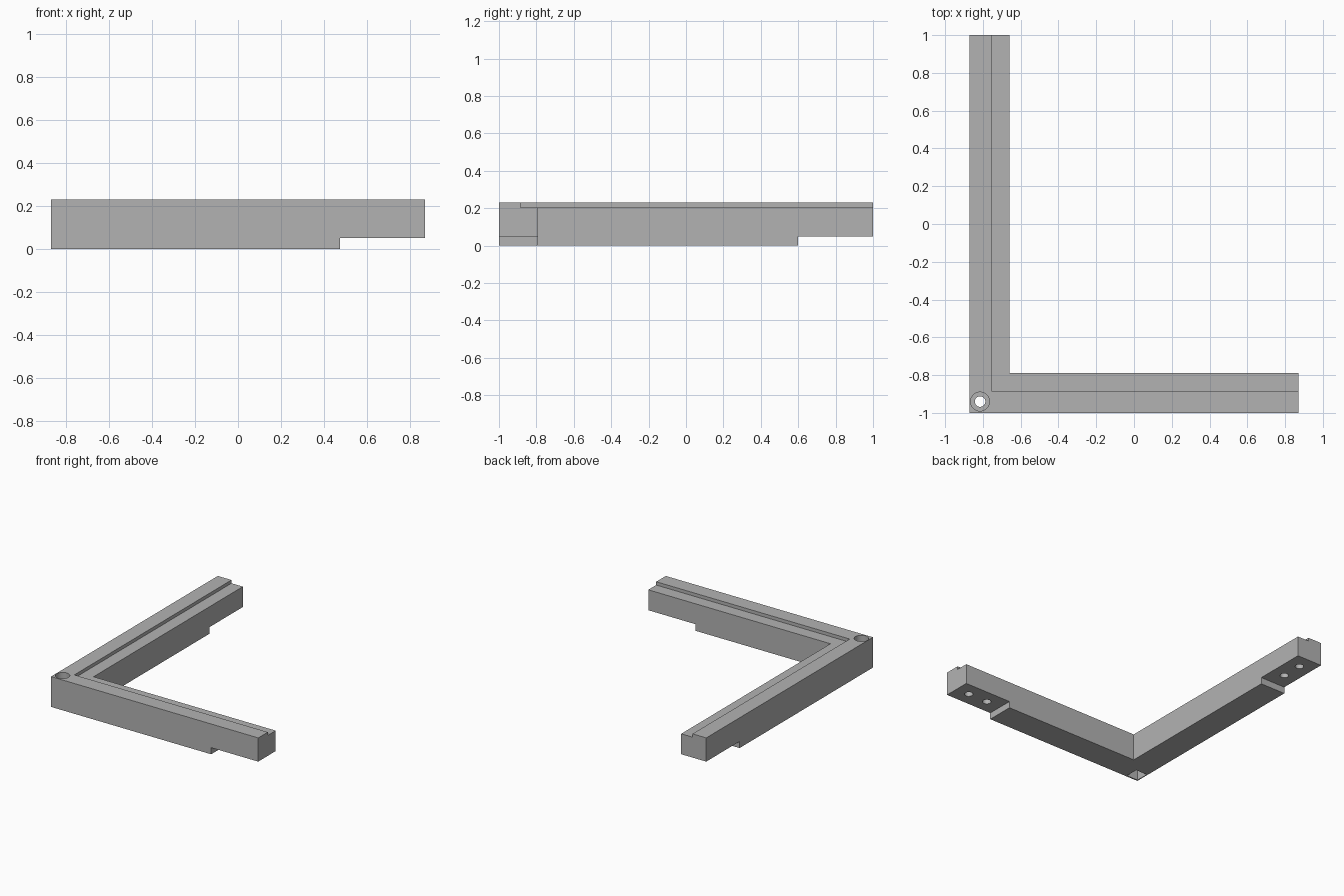
import bpy
import bmesh
from mathutils import Matrix, Vector

if "Cube" in bpy.data.objects:
    bpy.data.objects.remove(bpy.data.objects["Cube"], do_unlink=True)

X, Y, TOP = 0.87, 1.0, 0.23      # half extents and height
WIDTH, RIM = 0.21, 0.115         # arm width and raised rim width
LEDGE, NOTCH = 0.205, 0.05       # ledge height and underside notch height

grey = bpy.data.materials.new("grey")
grey.use_nodes = True
colour = (0.45, 0.45, 0.45, 1)
grey.diffuse_color = colour
grey.node_tree.nodes["Principled BSDF"].inputs["Base Color"].default_value = colour


def make_object(name, bm):
    bmesh.ops.recalc_face_normals(bm, faces=bm.faces)
    mesh = bpy.data.meshes.new(name)
    bm.to_mesh(mesh)
    bm.free()
    mesh.materials.append(grey)
    obj = bpy.data.objects.new(name, mesh)
    bpy.context.collection.objects.link(obj)
    return obj


def box(name, low, high):
    bm = bmesh.new()
    low, high = Vector(low), Vector(high)
    size = Matrix.Diagonal((*(high - low), 1))
    bmesh.ops.create_cube(bm, size=1, matrix=Matrix.Translation((low + high) / 2) @ size)
    return make_object(name, bm)


def cylinder(name, x, y, radius, low, high):
    bm = bmesh.new()
    bmesh.ops.create_cone(bm, cap_ends=True, segments=32, radius1=radius, radius2=radius,
                          depth=high - low, matrix=Matrix.Translation((x, y, (low + high) / 2)))
    return make_object(name, bm)


# L-shaped body extruded from its plan
bm = bmesh.new()
plan = [(-X, -Y), (X, -Y), (X, WIDTH - Y), (WIDTH - X, WIDTH - Y), (WIDTH - X, Y), (-X, Y)]
face = bm.faces.new([bm.verts.new((x, y, 0)) for x, y in plan])
extruded = bmesh.ops.extrude_face_region(bm, geom=[face])["geom"]
bmesh.ops.translate(bm, vec=(0, 0, TOP),
                    verts=[v for v in extruded if isinstance(v, bmesh.types.BMVert)])
body = make_object("corner_bracket", bm)

# Ledge along the inside and notches under both arm ends
hx, hy = -0.815, -0.94
cutters = [
    box("ledge_cutter", (RIM - X, RIM - Y, LEDGE), (2, 2, 1)),
    box("side_notch_cutter", (0.475, -2, -1), (2, 0, NOTCH)),
    box("back_notch_cutter", (-2, 0.6, -1), (0, 2, NOTCH)),
    # Corner screw hole with counterbore above and square pocket below
    cylinder("screw_hole_cutter", hx, hy, 0.028, -0.1, 0.4),
    cylinder("counterbore_cutter", hx, hy, 0.05, 0.15, 0.4),
    box("pocket_cutter", (hx - 0.048, hy - 0.05, -0.1), (hx + 0.048, hy + 0.05, 0.08)),
]

# Blind round holes in the notched ends
for inset in (0.11, 0.275):
    cutters.append(cylinder("side_peg_hole_cutter", X - inset, WIDTH / 2 - Y, 0.03, -0.1, 0.15))
    cutters.append(cylinder("back_peg_hole_cutter", WIDTH / 2 - X, Y - inset, 0.03, -0.1, 0.15))

for cutter in cutters:
    cutter.hide_render = True
    cutter.hide_viewport = True
    mod = body.modifiers.new(cutter.name, "BOOLEAN")
    mod.operation = "DIFFERENCE"
    mod.solver = "EXACT"
    mod.object = cutter

# Apply the cuts and discard the cutters
bpy.context.view_layer.update()
graph = bpy.context.evaluated_depsgraph_get()
result = bpy.data.meshes.new_from_object(body.evaluated_get(graph))
body.modifiers.clear()
body.data = result
for cutter in cutters:
    bpy.data.objects.remove(cutter, do_unlink=True)

# Smooth hole walls with sharp edges
bpy.ops.object.select_all(action="DESELECT")
body.select_set(True)
bpy.context.view_layer.objects.active = body
bpy.ops.object.shade_smooth_by_angle()
